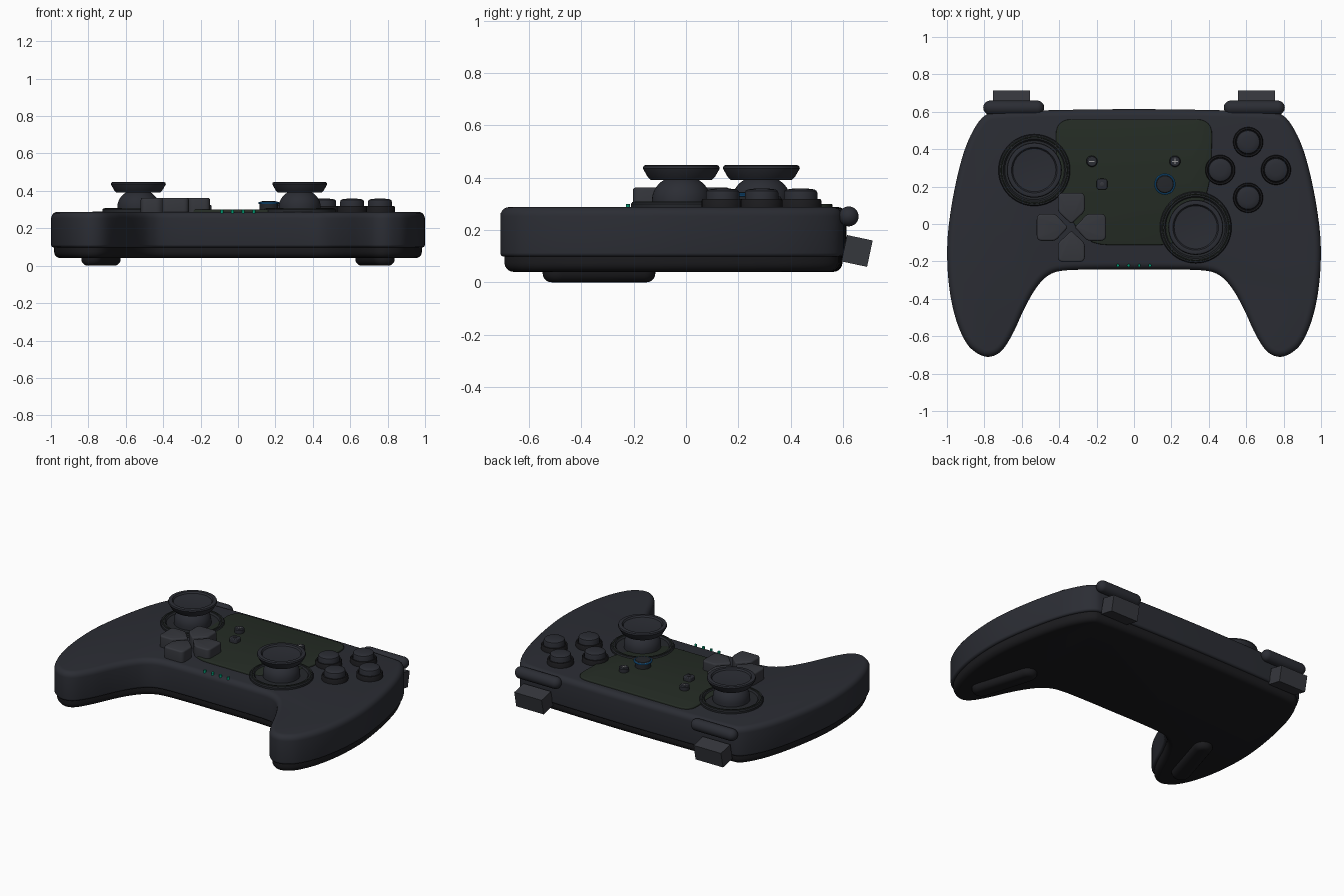
import bpy, bmesh
from math import sin, cos, pi, radians
from mathutils import Vector, Matrix

if "Cube" in bpy.data.objects:
    bpy.data.objects.remove(bpy.data.objects["Cube"])


def material(name, r, g, b):
    m = bpy.data.materials.new(name)
    m.diffuse_color = (r, g, b, 1)
    m.use_nodes = True
    m.node_tree.nodes["Principled BSDF"].inputs["Base Color"].default_value = m.diffuse_color
    return m


SHELL = material("shell", 0.024, 0.026, 0.034)
DARK = material("dark", 0.011, 0.011, 0.013)
PANEL = material("panel", 0.018, 0.025, 0.018)
PAD = material("pad", 0.036, 0.038, 0.046)
BUTTON = material("button", 0.018, 0.02, 0.024)
BLUE = material("blue", 0.01, 0.13, 0.35)
GREEN = material("green", 0.0, 0.3, 0.16)
LIGHT = material("light", 0.3, 0.3, 0.3)


def finish(name, bm, mat):
    bmesh.ops.recalc_face_normals(bm, faces=bm.faces)
    me = bpy.data.meshes.new(name)
    bm.to_mesh(me)
    bm.free()
    me.materials.append(mat)
    ob = bpy.data.objects.new(name, me)
    bpy.context.collection.objects.link(ob)
    bpy.ops.object.select_all(action='DESELECT')
    ob.select_set(True)
    bpy.context.view_layer.objects.active = ob
    bpy.ops.object.shade_smooth_by_angle(angle=radians(32))
    return ob


def bridge(bm, rings):
    n = len(rings[0])
    for a, b in zip(rings, rings[1:]):
        for i in range(n):
            j = (i + 1) % n
            bm.faces.new((a[i], a[j], b[j], b[i]))


def prism(name, pts, prof, mat):
    """Stack of inset copies of a closed outline; prof = [(inset, z), ...]."""
    pts = [Vector(p) for p in pts]
    n = len(pts)
    area = sum(pts[i - 1].cross(pts[i]) for i in range(n))
    s = 1 if area > 0 else -1
    norms = []
    for i in range(n):
        t = (pts[(i + 1) % n] - pts[i - 1]).normalized()
        norms.append(Vector((-t.y, t.x)) * s)
    bm = bmesh.new()
    rings = [[bm.verts.new((*(p + q * d), z)) for p, q in zip(pts, norms)] for d, z in prof]
    bridge(bm, rings)
    bm.faces.new(rings[0])
    bm.faces.new(rings[-1])
    return finish(name, bm, mat)


def lathe(name, loc, prof, mat, seg=48, rot=None, closed=False):
    """Turned part around z; prof = [(radius, z), ...], then rotated and moved."""
    bm = bmesh.new()
    rings = [[bm.verts.new((r * cos(2 * pi * i / seg), r * sin(2 * pi * i / seg), z))
              for i in range(seg)] for r, z in prof]
    if closed:
        rings.append(rings[0])
    bridge(bm, rings)
    if not closed:
        bm.faces.new(rings[0])
        bm.faces.new(rings[-1])
    bm.transform(Matrix.Translation(loc) @ (rot or Matrix()))
    return finish(name, bm, mat)


def box(name, loc, size, mat, rot=None):
    bm = bmesh.new()
    bmesh.ops.create_cube(bm, size=1)
    bm.transform(Matrix.Translation(loc) @ (rot or Matrix()) @ Matrix.Diagonal((*size, 1)))
    return finish(name, bm, mat)


def rounded(z0, z1, r0, r1, seg=5):
    """Side profile with rounded bottom (r0) and top (r1) edges."""
    a = [k * pi / 2 / seg for k in range(seg + 1)]
    return ([(r0 * (1 - sin(t)), z0 + r0 * (1 - cos(t))) for t in a] +
            [(r1 * (1 - cos(t)), z1 - r1 * (1 - sin(t))) for t in a])


def spline(p, sub=6):
    p = [Vector(q) for q in p]
    n, out = len(p), []
    for i in range(n):
        a, b, c, d = p[i - 1], p[i], p[(i + 1) % n], p[(i + 2) % n]
        for k in range(sub):
            t = k / sub
            out.append(0.5 * (2 * b + (c - a) * t + (2 * a - 5 * b + 4 * c - d) * t * t
                              + (3 * b - a - 3 * c + d) * t ** 3))
    return out


def round_poly(p, radii, seg=6):
    p = [Vector(q) for q in p]
    out = []
    for i, b in enumerate(p):
        u = b + (p[i - 1] - b).normalized() * radii[i]
        v = b + (p[(i + 1) % len(p)] - b).normalized() * radii[i]
        for k in range(seg + 1):
            t = k / seg
            out.append(u * (1 - t) ** 2 + b * 2 * t * (1 - t) + v * t * t)
    return out


# Body: one outline shared by upper and lower shell
half = [(0.25, 0.612), (0.5, 0.607), (0.72, 0.598), (0.8, 0.578), (0.865, 0.49), (0.92, 0.35),
        (0.97, 0.13), (0.998, -0.1), (0.99, -0.32), (0.955, -0.5), (0.9, -0.63), (0.84, -0.69),
        (0.775, -0.71), (0.71, -0.68), (0.65, -0.59), (0.585, -0.45), (0.525, -0.345),
        (0.465, -0.28), (0.385, -0.25), (0.2, -0.243)]
outline = spline([(0, 0.614)] + half + [(0, -0.243)] + [(-x, y) for x, y in reversed(half)])
prism("upper_shell", outline, rounded(0.098, 0.288, 0.015, 0.035), SHELL)
prism("lower_shell", outline, [(d + 0.016, z) for d, z in rounded(0.04, 0.11, 0.035, 0.008)], DARK)

# Centre panel
panel = round_poly([(-0.42, 0.56), (0.42, 0.56), (0.41, 0.2), (0.27, -0.112), (-0.27, -0.112),
                    (-0.41, 0.2)], [0.09, 0.09, 0.12, 0.13, 0.13, 0.12])
prism("centre_panel", panel, rounded(0.27, 0.3, 0.001, 0.006, 3), PANEL)

# Thumbsticks
for side, x, y in (("left", -0.533, 0.288), ("right", 0.33, -0.018)):
    lathe(side + "_stick_well", (x, y, 0),
          [(0.192, 0.27), (0.192, 0.3), (0.187, 0.307), (0.166, 0.307), (0.158, 0.297), (0.05, 0.295)],
          BUTTON, 64)
    lathe(side + "_stick_trim", (x, y, 0.307),
          [(0.177 + 0.003 * cos(k * pi / 3), 0.003 * sin(k * pi / 3)) for k in range(6)],
          PANEL, 64, closed=True)
    dome = [(0.112 * cos(t), 0.315 + 0.095 * sin(t)) for t in [k * pi / 20 for k in range(7)]]
    lathe(side + "_stick_dome", (x, y, 0), [(0.112, 0.29)] + dome + [(0.06, 0.395)], SHELL)
    lathe(side + "_stick_cap", (x, y, 0),
          [(0.05, 0.392), (0.118, 0.392), (0.128, 0.402), (0.143, 0.428), (0.147, 0.436),
           (0.144, 0.445), (0.137, 0.448), (0.122, 0.446), (0.115, 0.436), (0.06, 0.431), (0.01, 0.43)],
          SHELL, 64)

# Directional pad: four pointed keys around a centre
pad = [(-0.072, 0.185), (0.072, 0.185), (0.072, 0.085), (0, 0.018), (-0.072, 0.085)]
for k, word in enumerate(("up", "left", "down", "right")):
    m = Matrix.Rotation(k * pi / 2, 2)
    pts = [m @ p + Vector((-0.335, -0.018)) for p in round_poly(pad, [0.03, 0.03, 0.02, 0.012, 0.02], 5)]
    prism("pad_" + word, pts, rounded(0.275, 0.362, 0.001, 0.01, 4), PAD)

# Four face buttons
for k, word in enumerate(("right", "rear", "left", "front")):
    loc = (0.61 + 0.149 * cos(k * pi / 2), 0.289 + 0.149 * sin(k * pi / 2), 0)
    lathe("face_collar_" + word, loc,
          [(0.08, 0.27), (0.08, 0.312), (0.076, 0.319), (0.068, 0.319), (0.066, 0.31)], DARK, 40)
    lathe("face_button_" + word, loc,
          [(0.064, 0.28), (0.064, 0.342), (0.061, 0.35), (0.053, 0.355), (0.03, 0.358), (0.005, 0.359)],
          SHELL, 40)

# Small menu buttons with plain marks
for word, x in (("minus", -0.225), ("plus", 0.219)):
    lathe(word + "_button", (x, 0.335, 0), [(0.03, 0.28), (0.03, 0.322), (0.025, 0.328)], SHELL, 32)
    box(word + "_bar", (x, 0.335, 0.328), (0.03, 0.005, 0.003), LIGHT)
box("plus_cross_bar", (0.219, 0.335, 0.328), (0.005, 0.03, 0.003), LIGHT)
sq = [(-0.2, 0.242), (-0.142, 0.242), (-0.142, 0.184), (-0.2, 0.184)]
prism("capture_button", round_poly(sq, [0.018] * 4), rounded(0.28, 0.325, 0.001, 0.005, 3), SHELL)
lathe("capture_dot", (-0.171, 0.213, 0), [(0.012, 0.32), (0.012, 0.328), (0.01, 0.329)], PAD, 24)
lathe("home_button", (0.165, 0.213, 0),
      [(0.049, 0.28), (0.049, 0.338), (0.044, 0.344), (0.02, 0.346)], BUTTON)
lathe("home_ring", (0.165, 0.213, 0.335),
      [(0.051 + 0.006 * cos(k * pi / 4), 0.006 * sin(k * pi / 4)) for k in range(8)], BLUE, closed=True)

# Status lights
for k in range(4):
    lathe("status_light_%d" % (k + 1), (-0.086 + 0.057 * k, -0.222, 0),
          [(0.008, 0.275), (0.008, 0.298), (0.005, 0.3)], GREEN, 16)

# Bumpers, triggers and underside grip ridges on both sides
r = 0.038
arc = [k * pi / 16 for k in range(9)]
cap = ([(max(r * sin(t), 0.001), -0.125 - r * cos(t)) for t in arc] +
       [(max(r * cos(t), 0.001), 0.125 + r * sin(t)) for t in arc])
for side, s in (("left", -1), ("right", 1)):
    lathe(side + "_bumper", (s * 0.643, 0.622, 0.252), cap, SHELL, 32, Matrix.Rotation(pi / 2, 4, 'Y'))
    box(side + "_trigger", (s * 0.655, 0.654, 0.12), (0.2, 0.1, 0.103), PAD,
        Matrix.Rotation(radians(-12), 4, 'X'))
    a, b = Vector((0.685, -0.175)), Vector((0.78, -0.49))
    d = (b - a).normalized()
    q = Vector((-d.y, d.x))
    w = 0.058
    ridge = [c + (q * cos(t) + e * d * sin(t)) * w for c, e, t in
             [(b, 1, k * pi / 12) for k in range(13)] + [(a, -1, pi - k * pi / 12) for k in range(13)]]
    prism(side + "_grip_ridge", [(s * p.x, p.y) for p in ridge], rounded(0, 0.06, 0.035, 0.001), DARK)
